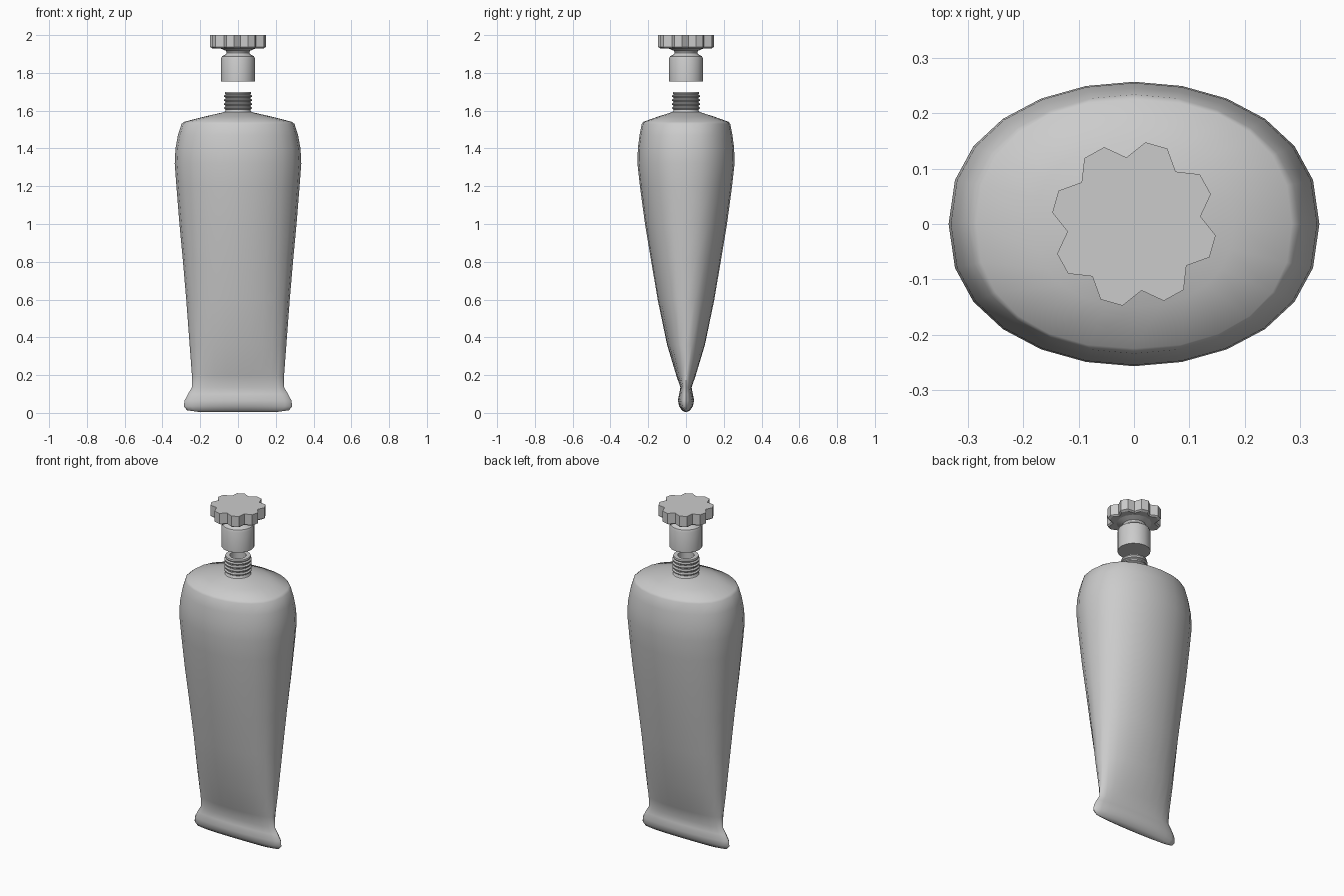
import bpy, bmesh, math

cube = bpy.data.objects.get("Cube")
if cube:
    bpy.data.objects.remove(cube, do_unlink=True)

grey = bpy.data.materials.new("plain_grey")
grey.use_nodes = True
grey.diffuse_color = (0.6, 0.6, 0.6, 1)
grey.node_tree.nodes["Principled BSDF"].inputs["Base Color"].default_value = (0.6, 0.6, 0.6, 1)


def oval(a, b, z, px=1.0, py=0.87, sides=24):
    """Ring of points on a squarish oval."""
    def power(v, p):
        return math.copysign(abs(v) ** p, v) if abs(v) > 1e-6 else 0.0
    angles = [2 * math.pi * i / sides for i in range(sides)]
    return [(a * power(math.cos(t), px), b * power(math.sin(t), py), z) for t in angles]


def loft(name, rings, angle=40):
    """Skin a stack of rings, cap both ends and smooth-shade."""
    bm = bmesh.new()
    loops = [[bm.verts.new(p) for p in ring] for ring in rings]
    for low, high in zip(loops, loops[1:]):
        n = len(low)
        for i in range(n):
            j = (i + 1) % n
            bm.faces.new((low[i], low[j], high[j], high[i]))
    bm.faces.new(loops[0][::-1])
    bm.faces.new(loops[-1])
    mesh = bpy.data.meshes.new(name)
    bm.to_mesh(mesh)
    bm.free()
    mesh.materials.append(grey)
    obj = bpy.data.objects.new(name, mesh)
    bpy.context.collection.objects.link(obj)
    bpy.ops.object.select_all(action="DESELECT")
    obj.select_set(True)
    bpy.context.view_layer.objects.active = obj
    bpy.ops.object.shade_smooth_by_angle(angle=math.radians(angle))
    return obj


def turned(name, profile, sides, angle=40):
    return loft(name, [oval(r, r, z, 1, 1, sides) for r, z in profile], angle)


# Tube: half width, half depth, height; crimped foot to full shoulder
body = [
    (0.20, 0.006, 0.004), (0.27, 0.022, 0.014), (0.287, 0.036, 0.035),
    (0.283, 0.043, 0.065), (0.265, 0.036, 0.1), (0.244, 0.03, 0.135),
    (0.244, 0.052, 0.2), (0.256, 0.1, 0.36), (0.274, 0.15, 0.6),
    (0.293, 0.187, 0.82), (0.31, 0.217, 1.0), (0.326, 0.244, 1.2),
    (0.335, 0.257, 1.32), (0.331, 0.255, 1.4), (0.318, 0.246, 1.47),
    (0.299, 0.234, 1.53),
]
rings = [oval(a, b, z) for a, b, z in body]
rings += [oval(0.285, 0.225, 1.541, 0.9), oval(0.18, 0.15, 1.568, 0.95),
          oval(0.075, 0.075, 1.592, 1, 1)]
loft("tube_body", rings, 60)

# Threaded neck with an open mouth
neck = [(0.075, 1.588), (0.066, 1.6)]
for k in range(4):
    z = 1.606 + k * 0.021
    neck += [(0.066, z), (0.074, z + 0.005), (0.074, z + 0.011), (0.066, z + 0.016)]
neck += [(0.07, 1.692), (0.068, 1.7), (0.045, 1.7), (0.045, 1.62)]
turned("threaded_neck", neck, 24)

# Cap sleeve and its narrow collar
turned("cap_sleeve", [(0.09, 1.755), (0.09, 1.875), (0.085, 1.888), (0.066, 1.897),
                      (0.06, 1.906), (0.064, 1.917), (0.09, 1.928), (0.115, 1.938)], 16)


# Scalloped grip: eight lobes with two outer points and one valley each
def scallop(scale, z):
    points = []
    for lobe in range(8):
        for r, offset in ((0.121, 0), (0.149, 14.7), (0.149, 30.5)):
            t = math.radians(6.5 + lobe * 45 + offset)
            points.append((scale * r * math.cos(t), scale * r * math.sin(t), z))
    return points


loft("cap_grip", [scallop(0.92, 1.93), scallop(1, 1.937), scallop(1, 2.0)], 25)
